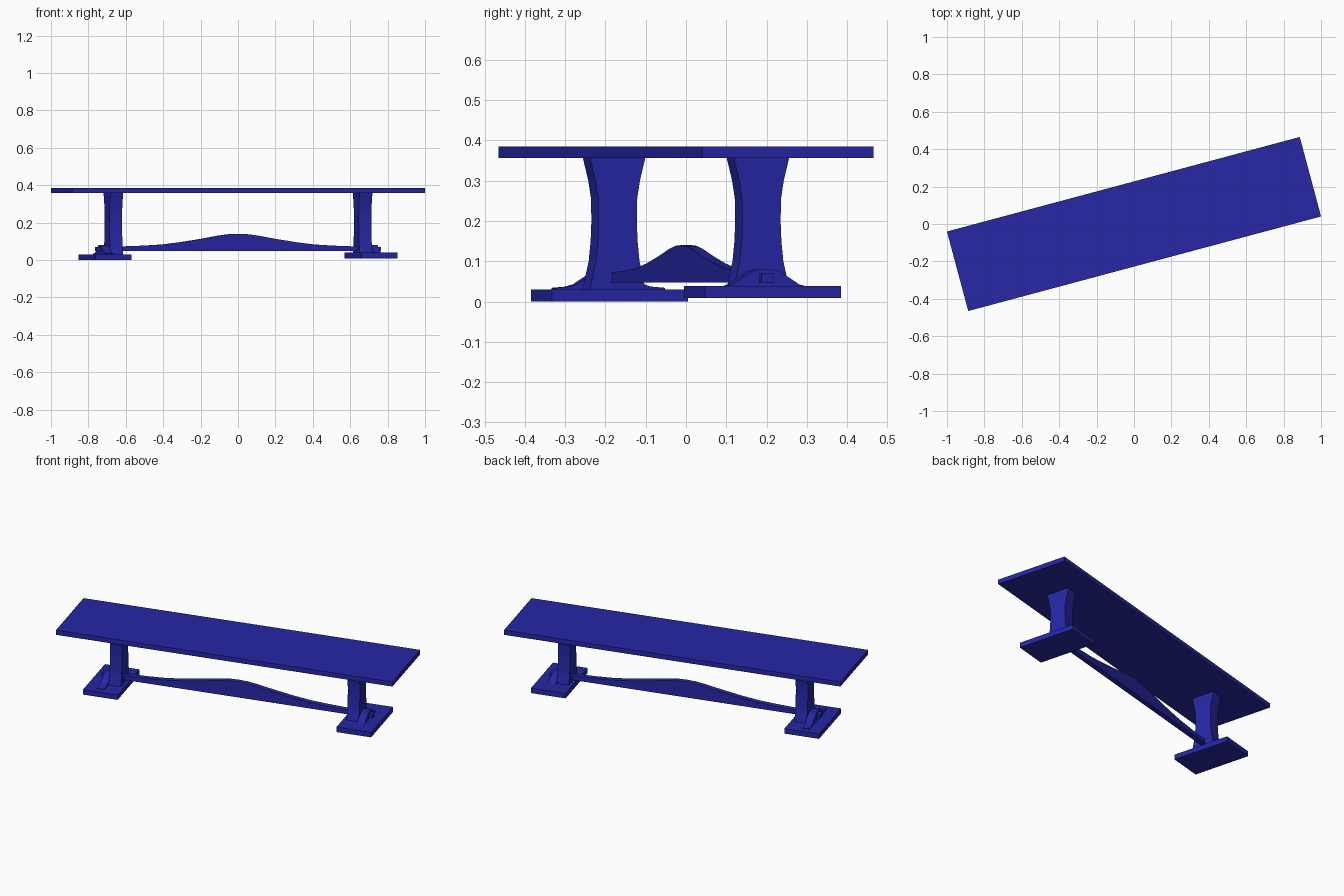
import bpy, bmesh
from math import radians
from mathutils import Matrix

if "Cube" in bpy.data.objects:
    bpy.data.objects.remove(bpy.data.objects["Cube"])

TURN = Matrix.Rotation(radians(15), 4, 'Z')   # whole bench sits turned 15 degrees
blue = bpy.data.materials.new("blue_paint")
blue.diffuse_color = (0.02, 0.02, 0.38, 1)
blue.use_nodes = True
blue.node_tree.nodes["Principled BSDF"].inputs["Base Color"].default_value = blue.diffuse_color


def finish(name, bm):
    bmesh.ops.recalc_face_normals(bm, faces=bm.faces[:])
    bm.transform(TURN)
    me = bpy.data.meshes.new(name)
    bm.to_mesh(me)
    bm.free()
    me.materials.append(blue)
    bpy.context.collection.objects.link(bpy.data.objects.new(name, me))


def box(name, x0, x1, y0, y1, z0, z1):
    bm = bmesh.new()
    bmesh.ops.create_cube(bm, size=1)
    for v in bm.verts:
        v.co = ((x0 + x1) / 2 + v.co.x * (x1 - x0),
                (y0 + y1) / 2 + v.co.y * (y1 - y0),
                (z0 + z1) / 2 + v.co.z * (z1 - z0))
    finish(name, bm)


def slab(name, outline, d0, d1, axis):
    """Extrude an outline of (u, z) points from d0 to d1 along 'x' or 'y'."""
    bm = bmesh.new()
    at = (lambda u, z, d: (d, u, z)) if axis == 'x' else (lambda u, z, d: (u, d, z))
    a = [bm.verts.new(at(u, z, d0)) for u, z in outline]
    b = [bm.verts.new(at(u, z, d1)) for u, z in outline]
    bm.faces.new(a)
    bm.faces.new(b)
    n = len(a)
    for i in range(n):
        j = (i + 1) % n
        bm.faces.new((a[i], a[j], b[j], b[i]))
    finish(name, bm)


def mirrored(half):
    return half + [(-u, z) for u, z in reversed(half) if u > 0]


# Seat: long board with a cross board at each end
box("seat_board", -0.77, 0.77, -0.22, 0.22, 0.357, 0.385)
for side, s in (("left", -1), ("right", 1)):
    box(f"{side}_seat_end", *sorted((s * 0.77, s * 0.9765)), -0.22, 0.22, 0.357, 0.385)

# Trestles: foot plate, waisted leg, curved bracket and through tenon
leg = [(0.071, 0.03), (0.064, 0.065), (0.056, 0.1), (0.051, 0.15), (0.049, 0.2),
       (0.050, 0.255), (0.057, 0.3), (0.071, 0.357)]
bracket = [(0.14, 0.03), (0.14, 0.034), (0.105, 0.037), (0.085, 0.043), (0.05, 0.066),
           (0.035, 0.075), (0.018, 0.08)]
for side, s, lift in (("left", -1, 0.0), ("right", 1, 0.009)):
    box(f"{side}_foot", *sorted((s * 0.635, s * 0.836)), -0.175, 0.175, lift, 0.03 + lift)
    slab(f"{side}_leg", mirrored(leg), s * 0.655, s * 0.725, 'x')
    slab(f"{side}_bracket", mirrored(bracket), s * 0.725, s * 0.766, 'x')
    box(f"{side}_tenon", *sorted((s * 0.75, s * 0.786)), -0.016, 0.016, 0.047, 0.07)

# Stretcher: thin rail with a humped top edge
rail = [(0.657, 0.047), (0.657, 0.072), (0.52, 0.077), (0.42, 0.083), (0.32, 0.095),
        (0.21, 0.112), (0.11, 0.13), (0.05, 0.138), (0, 0.14)]
slab("stretcher", mirrored(rail), -0.015, 0.015, 'y')
